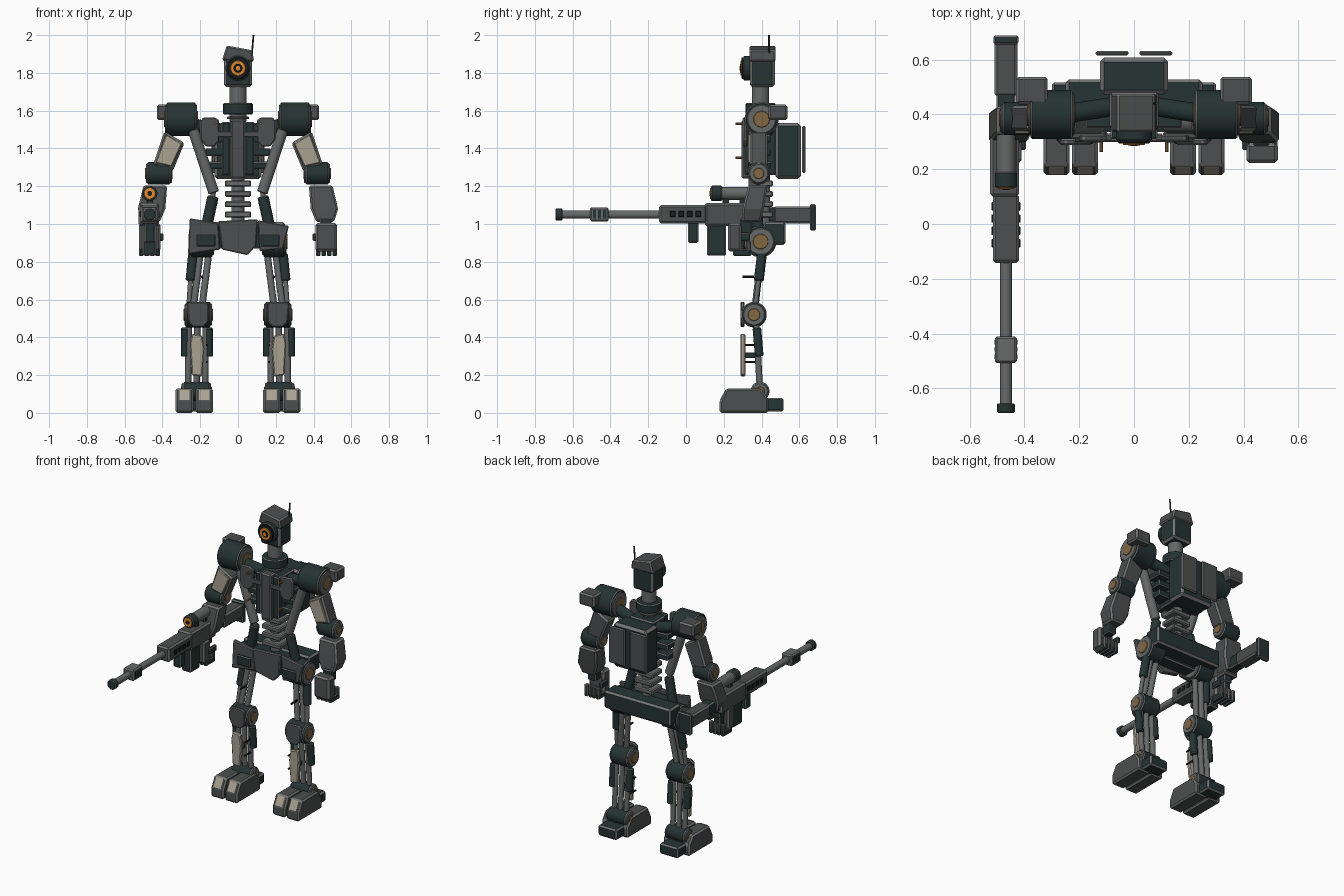
import bpy, bmesh, math
from mathutils import Vector

def material(name, r, g, b):
    m = bpy.data.materials.new(name)
    m.diffuse_color = (r, g, b, 1)
    return m

DARK = material("dark_teal", 0.019, 0.034, 0.034)
GRAY = material("gunmetal", 0.075, 0.078, 0.080)
STEEL = material("steel", 0.135, 0.142, 0.142)
EDGE = material("worn_edge", 0.17, 0.175, 0.175)
BEIGE = material("beige", 0.40, 0.36, 0.29)
BRASS = material("brass", 0.22, 0.135, 0.055)
ORANGE = material("orange_glow", 0.85, 0.28, 0.03)
BLACK = material("black", 0.010, 0.012, 0.013)


def hull(name, pts, mat, bev=0.008, sym=False):
    """Convex solid with bevelled, worn edges; sym mirrors it across x."""
    bm = bmesh.new()
    for p in pts:
        bm.verts.new(p)
    bmesh.ops.convex_hull(bm, input=bm.verts)
    bmesh.ops.dissolve_limit(bm, angle_limit=0.02, verts=bm.verts, edges=bm.edges)
    bmesh.ops.recalc_face_normals(bm, faces=bm.faces)
    if bev:
        sharp = [e for e in bm.edges if e.calc_face_angle(0) > 0.6]
        bmesh.ops.bevel(bm, geom=sharp, offset=bev, offset_type='OFFSET', segments=1,
                        profile=0.5, affect='EDGES', clamp_overlap=True, material=1)
    for f in bm.faces:
        f.smooth = True
    me = bpy.data.meshes.new(name)
    bm.to_mesh(me)
    bm.free()
    me.set_sharp_from_angle(angle=0.45)
    me.materials.append(mat)
    me.materials.append(EDGE if mat in (DARK, GRAY, STEEL) else mat)
    ob = bpy.data.objects.new(name, me)
    bpy.context.collection.objects.link(ob)
    if sym:
        ob.modifiers.new("mirror", 'MIRROR')
    return ob


def box(name, x, y, z, mat, bev=0.008, sym=False):
    return hull(name, [(a, b, c) for a in x for b in y for c in z], mat, bev, sym)


def plate(name, xz, y0, y1, mat, bev=0.005, sym=False):
    return hull(name, [(x, y, z) for x, z in xz for y in (y0, y1)], mat, bev, sym)


def tube(name, a, b, r, mat, bev=0.004, sym=False, r2=None, n=24):
    a, b = Vector(a), Vector(b)
    q = (b - a).to_track_quat('Z', 'Y')
    pts = []
    for p, rad in ((a, r), (b, r if r2 is None else r2)):
        for i in range(n):
            t = 2 * math.pi * (i + 0.5) / n
            pts.append(p + q @ Vector((rad * math.cos(t), rad * math.sin(t), 0)))
    return hull(name, pts, mat, bev, sym)


def joint(name, x0, x1, y, z, r):
    """Drum along x with steel flanges and brass hubs."""
    tube(name + "_drum", (x0, y, z), (x1, y, z), r, DARK, 0.006, True)
    tube(name + "_flange", (x0 - .008, y, z), (x1 + .008, y, z), r * .86, STEEL, 0.004, True)
    tube(name + "_hub", (x0 - .012, y, z), (x1 + .013, y, z), r * .48, BRASS, 0.002, True)


# head, eye, antenna and neck
box("head", (-.075, .075), (.338, .47), (1.725, 1.88), DARK, .014)
plate("head_cap", [(-.085, 1.865), (-.06, 1.945), (.075, 1.92), (.085, 1.86)], .335, .475, GRAY, .008)
tube("eye_housing", (0, .34, 1.825), (0, .305, 1.825), .066, DARK)
tube("eye_rim", (0, .306, 1.825), (0, .294, 1.825), .058, BLACK, .003)
tube("eye_ring", (0, .296, 1.825), (0, .289, 1.825), .04, ORANGE, .002)
tube("eye_lens", (0, .292, 1.825), (0, .286, 1.825), .023, BLACK, .002)
tube("eye_glint", (0, .288, 1.825), (0, .284, 1.825), .012, ORANGE, 0)
tube("antenna", (.072, .44, 1.88), (.082, .44, 2.0), .005, DARK, 0, n=8)
tube("neck", (0, .395, 1.54), (0, .395, 1.74), .046, STEEL)
tube("collar", (0, .395, 1.58), (0, .395, 1.64), .08, DARK, .006)
tube("collar_base", (0, .395, 1.555), (0, .395, 1.568), .06, STEEL, .003)

# torso
box("chest_core", (-.09, .09), (.35, .48), (1.26, 1.54), DARK)
box("sternum", (-.036, .036), (.295, .36), (1.24, 1.55), GRAY)
box("chest_strip", (.045, .085), (.31, .36), (1.26, 1.54), DARK, .006, True)
box("chest_bar", (-.12, .12), (.3, .31), (1.46, 1.49), GRAY, .003)
plate("pectoral", [(.1, 1.55), (.125, 1.565), (.185, 1.565), (.2, 1.54), (.2, 1.45), (.17, 1.41),
                   (.125, 1.41), (.1, 1.44)], .30, .325, GRAY, .006, True)
for z in (1.31, 1.38, 1.45):
    box("rib", (.06, .175), (.35, .45), (z - .02, z + .02), DARK, .006, True)
tube("clavicle", (.26, .40, 1.53), (.07, .43, 1.49), .035, DARK, .005, True)
box("backpack", (-.125, .125), (.473, .608), (1.238, 1.535), DARK, .016)
box("backpack_plate", (.02, .14), (.615, .632), (1.27, 1.52), GRAY, .006, True)
for z in (1.35, 1.53):
    tube("chest_bolt", (.12, .30, z), (.12, .262, z), .007, BRASS, 0, True, n=8)
tube("spine_core", (0, .41, .95), (0, .41, 1.3), .036, STEEL)
for z in (1.05, 1.105, 1.16, 1.215):
    box("vertebra", (-.07, .07), (.35, .46), (z - .016, z + .016), STEEL, .006)
tube("torso_cylinder", (.238, .36, 1.5), (.128, .36, 1.165), .029, STEEL, .004, True)
tube("torso_piston", (.13, .365, 1.18), (.135, .37, 1.13), .014, STEEL, .002, True)
tube("torso_sleeve", (.132, .37, 1.145), (.168, .38, .98), .03, DARK, .004, True)

# pelvis
box("pelvis", (-.25, .25), (.41, .528), (.89, 1.01), DARK, .012)
box("pelvis_core", (-.14, .14), (.335, .43), (.87, 1.0), DARK)
plate("pelvis_front_plate", [(-.105, 1.015), (.105, 1.025), (.095, .885), (.05, .835), (-.085, .865)],
      .302, .33, GRAY)
plate("pelvis_right_plate", [(-.255, 1.03), (-.105, 1.005), (-.095, .865), (-.265, .84)], .31, .335, GRAY)
plate("pelvis_left_plate", [(.105, 1.02), (.27, .99), (.238, .87), (.115, .855)], .31, .335, GRAY)
box("pelvis_clip", (.12, .22), (.297, .315), (.88, .945), DARK, .005, True)
joint("hip", .135, .25, .395, .907, .084)

# legs
for x in (.15, .195):
    tube("thigh_rod", (x, .402, .88), (x + .042, .365, .55), .018, STEEL, .003, True)
tube("thigh_sleeve", (.238, .402, .84), (.252, .385, .70), .026, DARK, .004, True)
tube("thigh_piston", (.25, .387, .72), (.262, .365, .55), .013, STEEL, .002, True)
tube("thigh_bolt", (.19, .36, .72), (.19, .30, .72), .007, BLACK, 0, True, n=8)
joint("knee", .145, .275, .36, .52, .068)
plate("knee_pad", [(.155, .575), (.175, .588), (.25, .588), (.27, .57), (.262, .48), (.235, .455),
                   (.185, .455), (.158, .48)], .288, .31, GRAY, .005, True)
for x in (.17, .215, .26):
    tube("shin_rod", (x, .37, .5), (x + .005, .392, .11), .017, STEEL, .003, True)
for x in (.155, .28):
    tube("shin_sleeve", (x, .375, .45), (x, .388, .30), .023, DARK, .004, True)
plate("shin_plate", [(.19, .41), (.243, .42), (.255, .37), (.245, .2), (.19, .192), (.178, .34)],
      .288, .314, BEIGE, .006, True)
box("shin_bracket", (.205, .225), (.31, .38), (.29, .32), DARK, .003, True)
for z in (.27, .36):
    tube("shin_bolt", (.165, .38, z), (.165, .305, z), .006, BLACK, 0, True, n=8)
joint("ankle", .15, .29, .392, .115, .05)
for x0, x1 in ((.132, .226), (.236, .33)):
    prof = [(.178, 0), (.178, .06), (.215, .13), (.395, .13), (.435, .075), (.435, 0)]
    hull("toe", [(x, y, z) for x in (x0, x1) for y, z in prof], GRAY, .01, True)
    hull("toe_cap", [(x, y, z) for x in (x0 + .02, x1 - .02)
                     for y, z in ((.180, .069), (.211, .126), (.187, .065), (.216, .121))], BEIGE, 0, True)
box("heel", (.16, .30), (.41, .517), (.008, .08), DARK, .01, True)

# shoulders and arms
joint("shoulder", .225, .378, .4, .0 + 1.555, .09)
box("shoulder_block", (.315, .43), (.437, .537), (1.55, 1.632), GRAY, .01, True)
arm = [(.39, 1.49), (.283, 1.43), (.345, 1.28), (.45, 1.31)]
plate("upper_arm", arm, .34, .432, GRAY, .01, True)
plate("upper_arm_plate", [(.38, 1.475), (.297, 1.425), (.352, 1.305), (.436, 1.325)], .328, .342,
      BEIGE, .004, True)
joint("elbow", .358, .48, .385, 1.268, .06)
rings = [(1.205, .375, .5, .33, .432), (1.08, .385, .53, .3, .412), (1.01, .415, .508, .295, .395)]
hull("forearm", [(x, y, r[0]) for r in rings for x in r[1:3] for y in r[3:5]], GRAY, .01, True)
box("wrist", (.435, .495), (.285, .35), (.95, 1.03), DARK, .006, True)
box("hand", (.41, .525), (.222, .295), (.855, 1.005), GRAY, .012, True)
for i in range(4):
    x = .412 + i * .029
    box("finger", (x, x + .025), (.25, .345), (.83, .868), DARK, .005, True)
    box("fingertip", (x, x + .025), (.318, .345), (.85, .91), GRAY, .005, True)
box("thumb", (.395, .418), (.27, .34), (.91, .95), DARK, .005, True)

# rifle in the right hand
gx = -.4675
tube("barrel", (gx, -.67, 1.05), (gx, -.1, 1.05), .022, STEEL)
tube("muzzle", (gx, -.69, 1.05), (gx, -.655, 1.05), .033, DARK)
box("barrel_brake", (gx - .04, gx + .04), (-.508, -.41), (1.013, 1.088), STEEL)
for y in (-.485, -.458, -.431):
    box("brake_slot", (gx - .042, gx + .042), (y - .008, y + .008), (1.028, 1.073), DARK, 0)
box("handguard", (gx - .048, gx + .048), (-.142, .11), (1.003, 1.1), GRAY, .01)
for y in (-.07, -.025, .02, .065):
    box("handguard_vent", (gx - .053, gx + .053), (y - .015, y + .015), (1.037, 1.068), BLACK, .002)
box("receiver", (gx - .058, gx + .048), (.1, .37), (.99, 1.11), GRAY, .01)
box("receiver_rear", (gx - .035, gx + .035), (.33, .5), (1.01, 1.09), DARK)
box("stock", (gx - .042, gx + .042), (.465, .67), (1.002, 1.092), GRAY, .01)
box("butt_plate", (gx - .046, gx + .046), (.656, .688), (.965, 1.105), DARK, .007)
box("magazine", (gx - .035, gx + .035), (.112, .212), (.832, 1.0), DARK)
box("fore_grip", (gx - .028, gx + .028), (.01, .066), (.9, 1.01), DARK)
box("pistol_grip", (gx - .025, gx + .025), (.285, .34), (.86, 1.0), DARK)
tube("scope", (gx, .15, 1.162), (gx, .35, 1.162), .035, STEEL)
tube("scope_front", (gx, .133, 1.162), (gx, .19, 1.162), .041, DARK)
tube("scope_lens", (gx, .128, 1.162), (gx, .136, 1.162), .03, ORANGE, .001)
tube("scope_pupil", (gx, .125, 1.162), (gx, .13, 1.162), .013, BLACK, 0)
for y in (.21, .3):
    box("scope_mount", (gx - .018, gx + .018), (y - .018, y + .018), (1.1, 1.14), DARK, .004)
